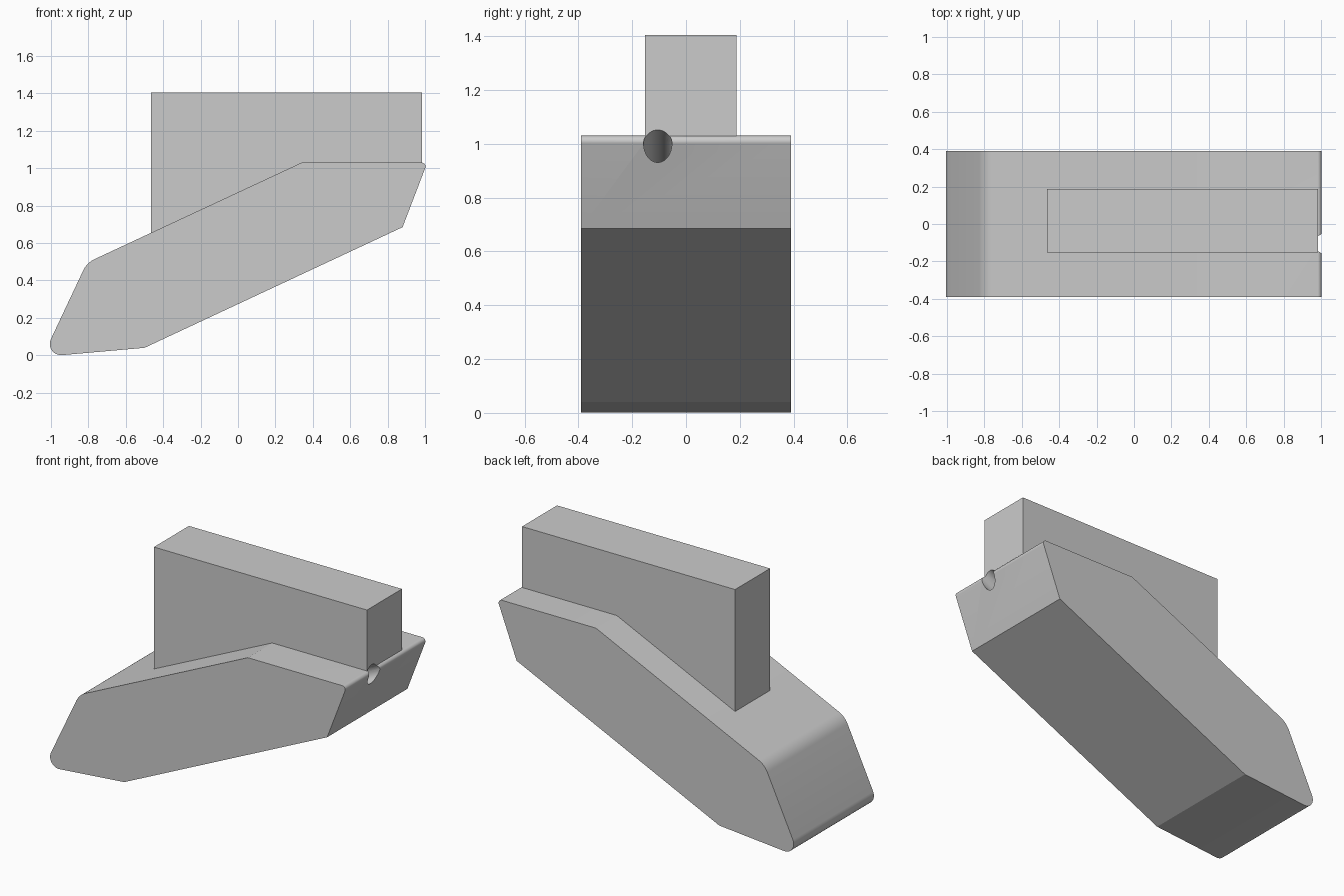
import bpy, bmesh, math
from mathutils import Vector

cube = bpy.data.objects.get("Cube")
if cube:
    bpy.data.objects.remove(cube, do_unlink=True)

grey = bpy.data.materials.new("plain grey")
grey.use_nodes = True
grey.diffuse_color = (0.6, 0.6, 0.6, 1)
grey.node_tree.nodes["Principled BSDF"].inputs["Base Color"].default_value = grey.diffuse_color


def fillet(prev, corner, nxt, radius, steps=10):
    """Points of an arc that rounds one profile corner."""
    p, c, n = Vector(prev), Vector(corner), Vector(nxt)
    a, b = (p - c).normalized(), (n - c).normalized()
    half = a.angle(b) / 2
    centre = c + (a + b).normalized() * radius / math.sin(half)
    start = (c + a * radius / math.tan(half) - centre).normalized()
    end = (c + b * radius / math.tan(half) - centre).normalized()
    return [centre + start.slerp(end, i / steps) * radius for i in range(steps + 1)]


def extrude_profile(name, corners, y_min, y_max):
    """Side profile of (x, z, corner radius) swept along y."""
    pts = []
    for i, (x, z, r) in enumerate(corners):
        if r:
            before, after = corners[i - 1], corners[(i + 1) % len(corners)]
            pts += fillet(before[:2], (x, z), after[:2], r)
        else:
            pts.append(Vector((x, z)))
    bm = bmesh.new()
    face = bm.faces.new([bm.verts.new((p.x, y_min, p.y)) for p in pts])
    swept = bmesh.ops.extrude_face_region(bm, geom=[face])["geom"]
    verts = [g for g in swept if isinstance(g, bmesh.types.BMVert)]
    bmesh.ops.translate(bm, verts=verts, vec=(0, y_max - y_min, 0))
    bmesh.ops.recalc_face_normals(bm, faces=bm.faces)
    mesh = bpy.data.meshes.new(name)
    bm.to_mesh(mesh)
    bm.free()
    obj = bpy.data.objects.new(name, mesh)
    bpy.context.collection.objects.link(obj)
    mesh.materials.append(grey)
    return obj


# Slanted body with rounded ends
body = extrude_profile("slanted_body", [
    (-1.045, -0.008, 0.06), (-0.5, 0.04, 0), (0.88, 0.685, 0),
    (1.012, 1.03, 0.021), (0.34, 1.03, 0), (-0.808, 0.495, 0.126)], -0.39, 0.39)

# Upright block seated in the body
block = extrude_profile("upright_block", [
    (-0.465, 0.62, 0), (0.34, 1.0, 0), (0.985, 1.01, 0),
    (0.985, 1.405, 0), (-0.465, 1.405, 0)], -0.153, 0.187)

# Round blind hole, drilled down along the slope
slope = math.radians(25)
axis = Vector((math.cos(slope), 0, math.sin(slope)))
bpy.ops.mesh.primitive_cylinder_add(
    vertices=48, radius=0.0525, depth=0.8,
    location=Vector((0.979, -0.105, 0.991)) - axis * 0.2,
    rotation=(0, math.pi / 2 - slope, 0))
drill = bpy.context.object
drill.name = "hole_cutter"
drill.data.materials.append(grey)
drill.hide_render = True

for obj in (body, block):
    bpy.ops.object.select_all(action="DESELECT")
    obj.select_set(True)
    bpy.context.view_layer.objects.active = obj
    cut = obj.modifiers.new("hole", "BOOLEAN")
    cut.operation, cut.solver, cut.object = "DIFFERENCE", "EXACT", drill
    bpy.ops.object.modifier_apply(modifier=cut.name)
    bpy.ops.object.shade_smooth_by_angle(angle=math.radians(15))

bpy.data.objects.remove(drill, do_unlink=True)
